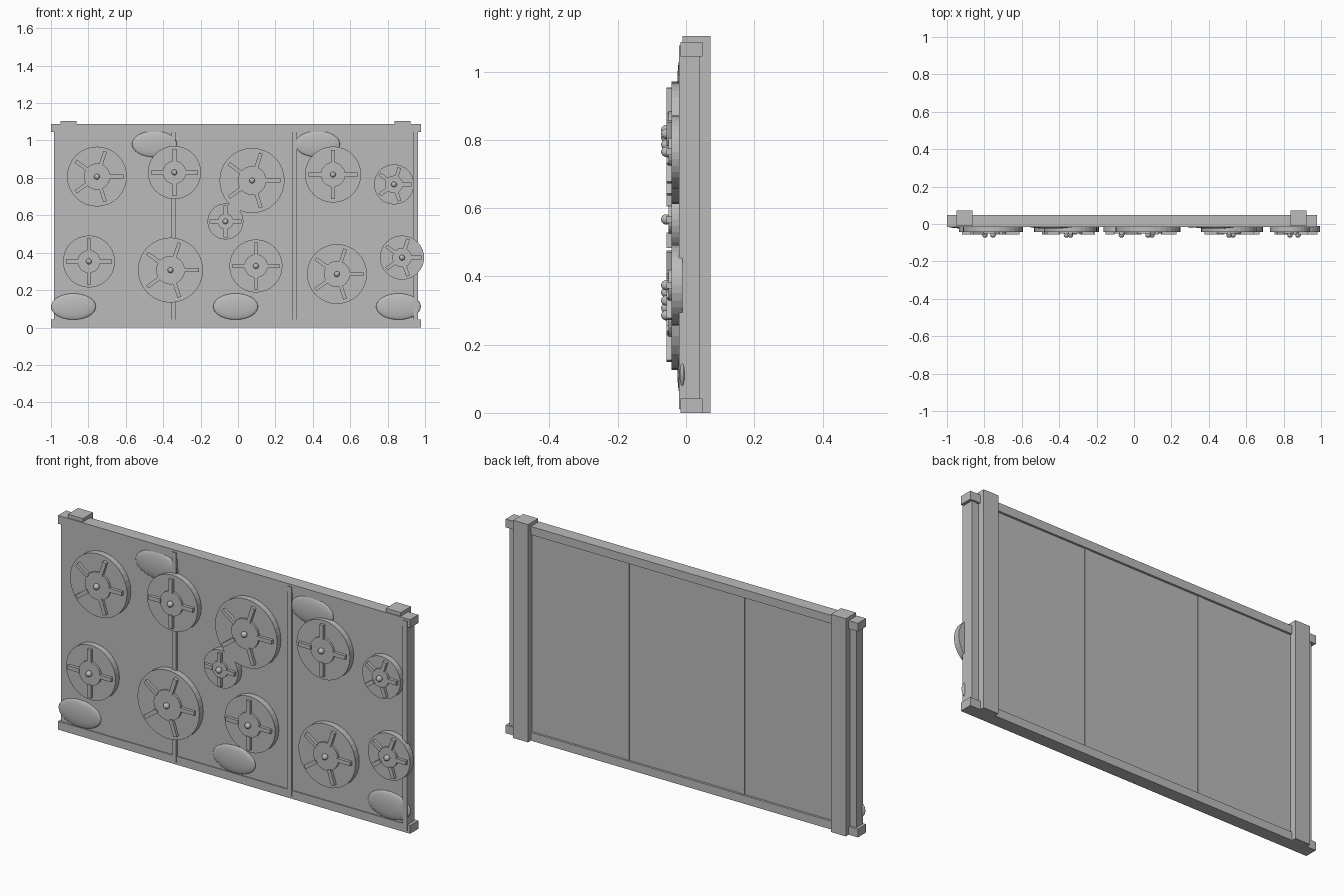
import bpy, bmesh, math
from mathutils import Matrix, Vector

cube = bpy.data.objects.get("Cube")
if cube:
    bpy.data.objects.remove(cube, do_unlink=True)

grey = bpy.data.materials.new("plain_grey")
grey.use_nodes = True
colour = (0.5, 0.5, 0.5, 1)
grey.diffuse_color = colour
grey.node_tree.nodes["Principled BSDF"].inputs["Base Color"].default_value = colour


def finish(bm, name):
    mesh = bpy.data.meshes.new(name)
    bm.to_mesh(mesh)
    bm.free()
    mesh.materials.append(grey)
    obj = bpy.data.objects.new(name, mesh)
    bpy.context.collection.objects.link(obj)
    return obj


def add_box(bm, x, y, z, turn=Matrix()):
    """Box from (low, high) ranges on each axis."""
    size = Matrix.Diagonal((x[1] - x[0], y[1] - y[0], z[1] - z[0], 1))
    mid = Vector((sum(x), sum(y), sum(z))) / 2
    bmesh.ops.create_cube(bm, size=1, matrix=turn @ Matrix.Translation(mid) @ size)


def box(name, x, y, z):
    bm = bmesh.new()
    add_box(bm, x, y, z)
    return finish(bm, name)


def add_disc(bm, radius, front, back, sides):
    """Disc whose axis runs front to back."""
    place = Matrix.Translation((0, (front + back) / 2, 0)) @ Matrix.Rotation(math.pi / 2, 4, "X")
    bmesh.ops.create_cone(bm, cap_ends=True, segments=sides, radius1=radius,
                          radius2=radius, depth=back - front, matrix=place)


def smooth(obj):
    for poly in obj.data.polygons:
        poly.use_smooth = True


def wheel(index, x, z, radius, spokes):
    bm = bmesh.new()
    add_disc(bm, radius, -0.042, -0.01, 32)
    add_disc(bm, radius * 0.44, -0.052, -0.03, 24)
    for i in range(spokes):
        turn = Matrix.Rotation(math.tau * i / spokes, 4, "Y")
        add_box(bm, (radius * 0.4, radius * 0.88), (-0.057, -0.03), (-0.01, 0.01), turn)
    obj = finish(bm, f"wheel_{index}")
    obj.location = (x, 0, z)
    # rounded axle cap
    bm = bmesh.new()
    bmesh.ops.create_uvsphere(bm, u_segments=16, v_segments=10, radius=0.015)
    cap = finish(bm, f"axle_cap_{index}")
    cap.location = (x, -0.058, z)
    smooth(cap)


# Wall panel, rails, dividers and rear posts
box("panel", (-0.985, 0.95), (-0.011, 0.038), (0.02, 1.07))
for name, low in (("bottom_rail", 0), ("top_rail", 1.045)):
    box(name, (-1, 0.978), (-0.016, 0.049), (low, low + 0.042))
for i, x in enumerate((-0.345, 0.303, 0.951)):
    box(f"divider_{i + 1}", (x - 0.012, x + 0.012), (-0.021, 0.041), (0.012, 1.076))
for name, x in (("right_post", -0.906), ("left_post", 0.879)):
    box(name, (x - 0.042, x + 0.042), (-0.01, 0.072), (0, 1.105))

# Spoked wheels: x, z, radius, spoke count
wheels = [
    (-0.754, 0.807, 0.16, 5), (-0.34, 0.829, 0.142, 4), (0.075, 0.786, 0.174, 5),
    (0.508, 0.818, 0.15, 4), (0.834, 0.765, 0.107, 5), (-0.067, 0.567, 0.096, 4),
    (-0.797, 0.353, 0.139, 4), (-0.361, 0.307, 0.174, 5), (0.096, 0.329, 0.142, 4),
    (0.529, 0.286, 0.16, 5), (0.877, 0.374, 0.118, 5),
]
for i, spec in enumerate(wheels):
    wheel(i + 1, *spec)

# Flattened oval bosses
ovals = [(-0.88, 0.112), (-0.013, 0.112), (0.858, 0.112), (-0.447, 0.981), (0.425, 0.981)]
for i, (x, z) in enumerate(ovals):
    bm = bmesh.new()
    bmesh.ops.create_uvsphere(bm, u_segments=32, v_segments=16, radius=1,
                              matrix=Matrix.Diagonal((0.12, 0.014, 0.07, 1)))
    oval = finish(bm, f"oval_boss_{i + 1}")
    oval.location = (x, -0.011, z)
    smooth(oval)
